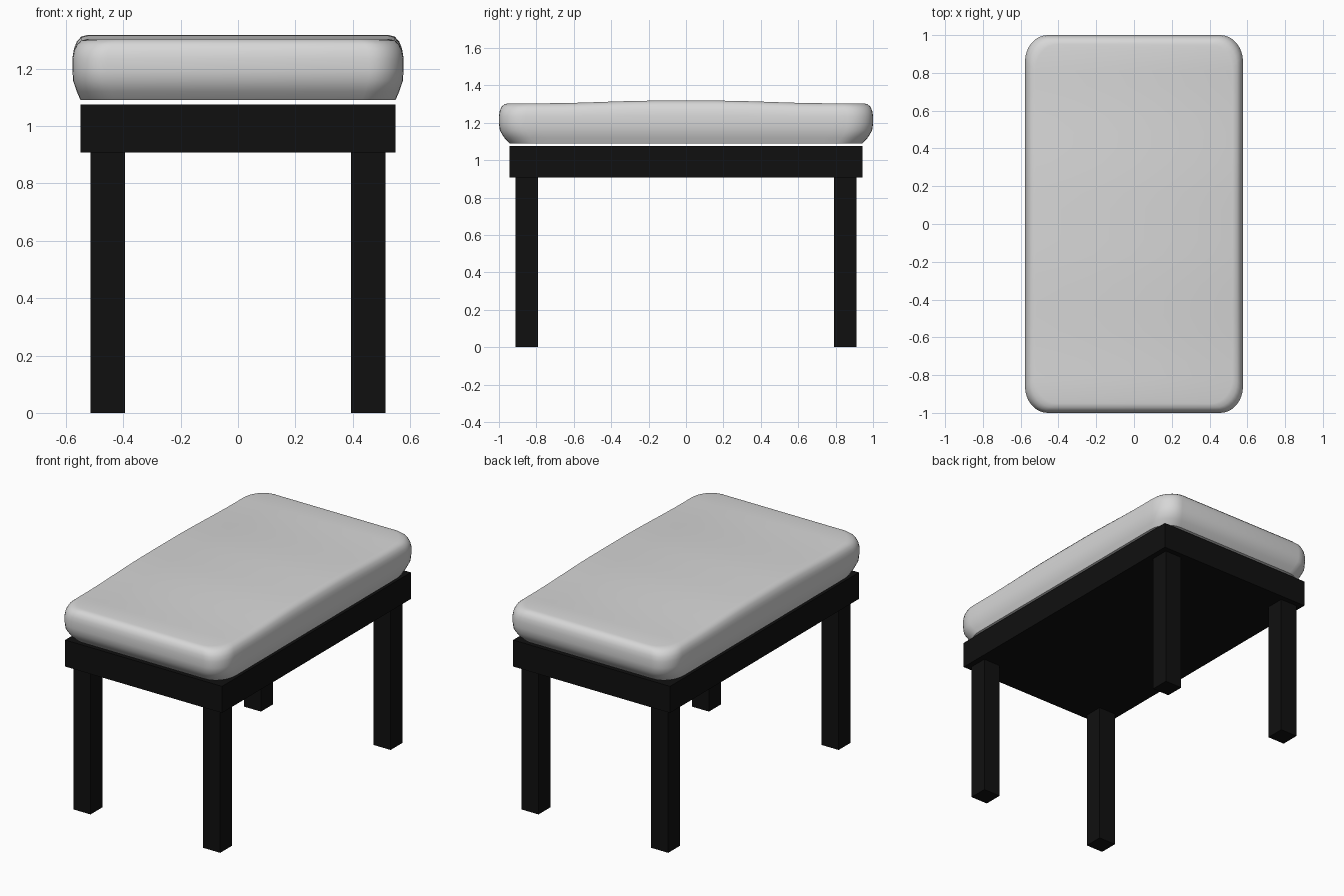
import bpy, bmesh, math

if "Cube" in bpy.data.objects:
    bpy.data.objects.remove(bpy.data.objects["Cube"])


def material(name, value):
    m = bpy.data.materials.new(name)
    m.diffuse_color = (value, value, value, 1)
    m.use_nodes = True
    m.node_tree.nodes["Principled BSDF"].inputs["Base Color"].default_value = m.diffuse_color
    return m


black = material("black wood", 0.005)
grey = material("light grey fabric", 0.68)


def add_object(name, bm, mat):
    bmesh.ops.recalc_face_normals(bm, faces=bm.faces)
    mesh = bpy.data.meshes.new(name)
    bm.to_mesh(mesh)
    bm.free()
    mesh.materials.append(mat)
    ob = bpy.data.objects.new(name, mesh)
    bpy.context.collection.objects.link(ob)
    return ob


def box(name, x, y, z, mat):
    bm = bmesh.new()
    bmesh.ops.create_cube(bm, size=1)
    for v in bm.verts:
        v.co = [lo + (c + 0.5) * (hi - lo) for c, (lo, hi) in zip(v.co, (x, y, z))]
    return add_object(name, bm, mat)


# Frame and four legs
box("frame", (-0.549, 0.549), (-0.944, 0.944), (0.907, 1.075), black)
for sx, side in ((-1, "left"), (1, "right")):
    for sy, end in ((-1, "front"), (1, "back")):
        box(f"{end}_{side}_leg", sorted((sx * 0.394, sx * 0.514)),
            sorted((sy * 0.792, sy * 0.912)), (0, 0.907), black)


# Cushion: stacked rounded rectangles, with a slight crown along the middle
def half_outline(hx, hy, rx, ry, steps=8, rows=20):
    arc = [(math.sin(a), math.cos(a)) for a in
           (math.pi / 2 * i / steps for i in range(steps + 1))]
    front = [(hx - rx + rx * s, -(hy - ry) - ry * c) for s, c in arc]
    side = [(hx, (hy - ry) * (2 * i / rows - 1)) for i in range(1, rows)]
    back = [(x, -y) for x, y in reversed(front)]
    return front + side + back


def crown(y):
    t = max(0.0, min(1.0, (0.75 - abs(y)) / 0.6))
    return 0.014 * t * t * (3 - 2 * t)


# (half width, half length, height, share of the crown)
layers = [(0.549, 0.944, 1.090, 0), (0.562, 0.972, 1.120, 0),
          (0.575, 0.995, 1.158, 0), (0.577, 1.000, 1.195, 0),
          (0.577, 1.000, 1.235, 0.2), (0.572, 0.996, 1.262, 0.5),
          (0.562, 0.987, 1.284, 0.8), (0.546, 0.972, 1.298, 1),
          (0.522, 0.952, 1.304, 1)]
bm = bmesh.new()
rings, halves = [], []
for hx, hy, z, share in layers:
    pts = half_outline(hx, hy, 0.12, 0.14)
    right = [bm.verts.new((x, y, z + share * crown(y))) for x, y in pts]
    left = [bm.verts.new((-x, y, z + share * crown(y))) for x, y in pts]
    halves.append((right, left))
    rings.append(right + left[::-1])
for a, b in zip(rings, rings[1:]):
    for i in range(len(a)):
        j = (i + 1) % len(a)
        bm.faces.new((a[i], a[j], b[j], b[i]))
for right, left in (halves[0], halves[-1]):
    for i in range(len(right) - 1):
        bm.faces.new((right[i], right[i + 1], left[i + 1], left[i]))
cushion = add_object("cushion", bm, grey)
bpy.context.view_layer.objects.active = cushion
cushion.select_set(True)
bpy.ops.object.shade_smooth_by_angle(angle=math.radians(40))
